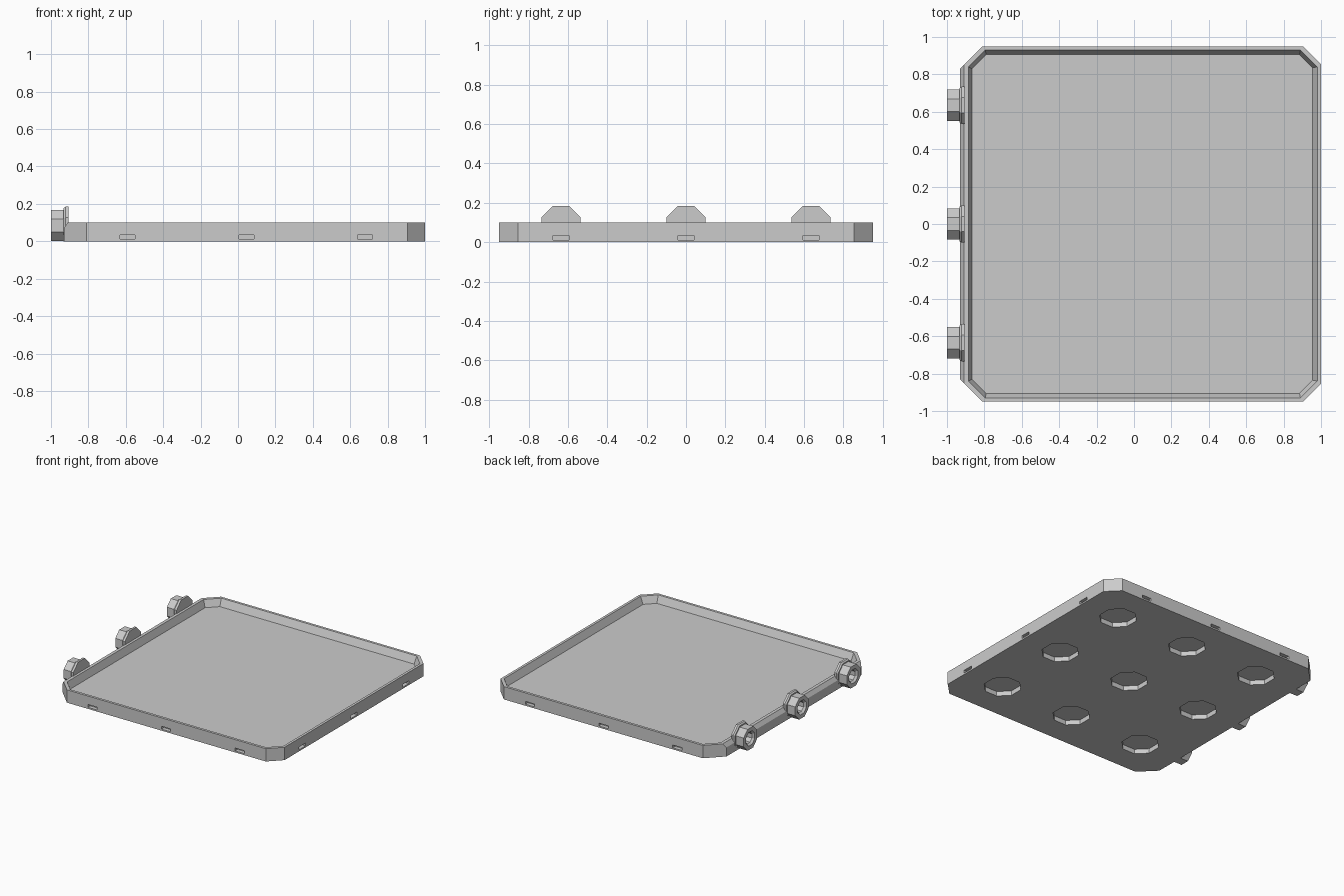
import bpy, bmesh, math
from mathutils import Matrix, Vector

if "Cube" in bpy.data.objects:
    bpy.data.objects.remove(bpy.data.objects["Cube"], do_unlink=True)

grey = bpy.data.materials.new("light grey")
grey.use_nodes = True
colour = (0.6, 0.6, 0.6, 1)
grey.diffuse_color = colour
grey.node_tree.nodes["Principled BSDF"].inputs["Base Color"].default_value = colour


def make_object(name, bm):
    bmesh.ops.recalc_face_normals(bm, faces=bm.faces)
    mesh = bpy.data.meshes.new(name)
    bm.to_mesh(mesh)
    bm.free()
    mesh.materials.append(grey)
    obj = bpy.data.objects.new(name, mesh)
    bpy.context.collection.objects.link(obj)
    return obj


def loft(bm, loops):
    """Skin a list of equal-length point loops and cap both ends."""
    rings = [[bm.verts.new(p) for p in loop] for loop in loops]
    for a, b in zip(rings, rings[1:]):
        n = len(a)
        for i in range(n):
            j = (i + 1) % n
            bm.faces.new((a[i], a[j], b[j], b[i]))
    bm.faces.new(rings[0])
    bm.faces.new(rings[-1])


def clipped_rect(z, x0, x1, y, cl, cr):
    """Rectangle with cut corners: cl at the -x end, cr at the +x end."""
    half = [(x1 - cr, -y), (x1, -y + cr), (x1, y - cr), (x1 - cr, y),
            (x0 + cl, y), (x0, y - cl), (x0, -y + cl), (x0 + cl, -y)]
    return [(px, py, z) for px, py in half]


def octagon(flat, turn=math.pi / 8):
    """Octagon given the distance from centre to each flat side."""
    r = flat / math.cos(math.pi / 8)
    return [(r * math.cos(turn + i * math.pi / 4),
             r * math.sin(turn + i * math.pi / 4)) for i in range(8)]


columns = (-0.59, 0.045, 0.68)
rows = (-0.635, 0, 0.635)

# Tray: outer wall, rim, sloped inner wall and floor
bm = bmesh.new()
loft(bm, [clipped_rect(0, -0.93, 1, 0.95, 0.12, 0.095),
          clipped_rect(0.07, -0.93, 1, 0.95, 0.12, 0.095),
          clipped_rect(0.1, -0.91, 1, 0.95, 0.10, 0.095),
          clipped_rect(0.1, -0.885, 0.98, 0.93, 0.09, 0.09),
          clipped_rect(0.045, -0.865, 0.955, 0.905, 0.075, 0.07)])
tray = make_object("tray", bm)

# Cutters: round pockets underneath, small slots along three sides
bm = bmesh.new()
for x in columns:
    for y in rows:
        loft(bm, [[(x + a, y + b, z) for a, b in octagon(0.125)]
                  for z in (-0.02, 0.036)])


def slot(centre, size):
    m = Matrix.Translation(centre) @ Matrix.Diagonal(Vector(size).to_4d())
    bmesh.ops.create_cube(bm, size=1, matrix=m)


for x in columns:
    for side in (-1, 1):
        slot((x, side * 0.95, 0.023), (0.08, 0.06, 0.022))
for y in rows:
    slot((1, y, 0.023), (0.06, 0.08, 0.022))
cutter = make_object("pocket_cutter", bm)
cutter.hide_render = True

cut = tray.modifiers.new("pockets", "BOOLEAN")
cut.operation = "DIFFERENCE"
cut.solver = "EXACT"
cut.object = cutter
bpy.context.view_layer.objects.active = tray
bpy.ops.object.modifier_apply(modifier=cut.name)
bpy.data.objects.remove(cutter, do_unlink=True)

# Side fittings: octagonal flange plate with a hollow octagonal nut
axis_z = 0.085


def ring(x, y, flat):
    return [(x, y + a, max(0, axis_z + b)) for a, b in octagon(flat)]


for label, y in zip(("front", "middle", "back"), rows):
    bm = bmesh.new()
    loft(bm, [ring(-0.905, y, 0.1), ring(-0.922, y, 0.1), ring(-0.932, y, 0.092)])
    make_object(label + "_flange", bm)

    bm = bmesh.new()
    loft(bm, [ring(-0.92, y, 0.083), ring(-1, y, 0.083), ring(-1, y, 0.053),
              ring(-0.985, y, 0.04), ring(-0.935, y, 0.04)])
    make_object(label + "_nut", bm)
